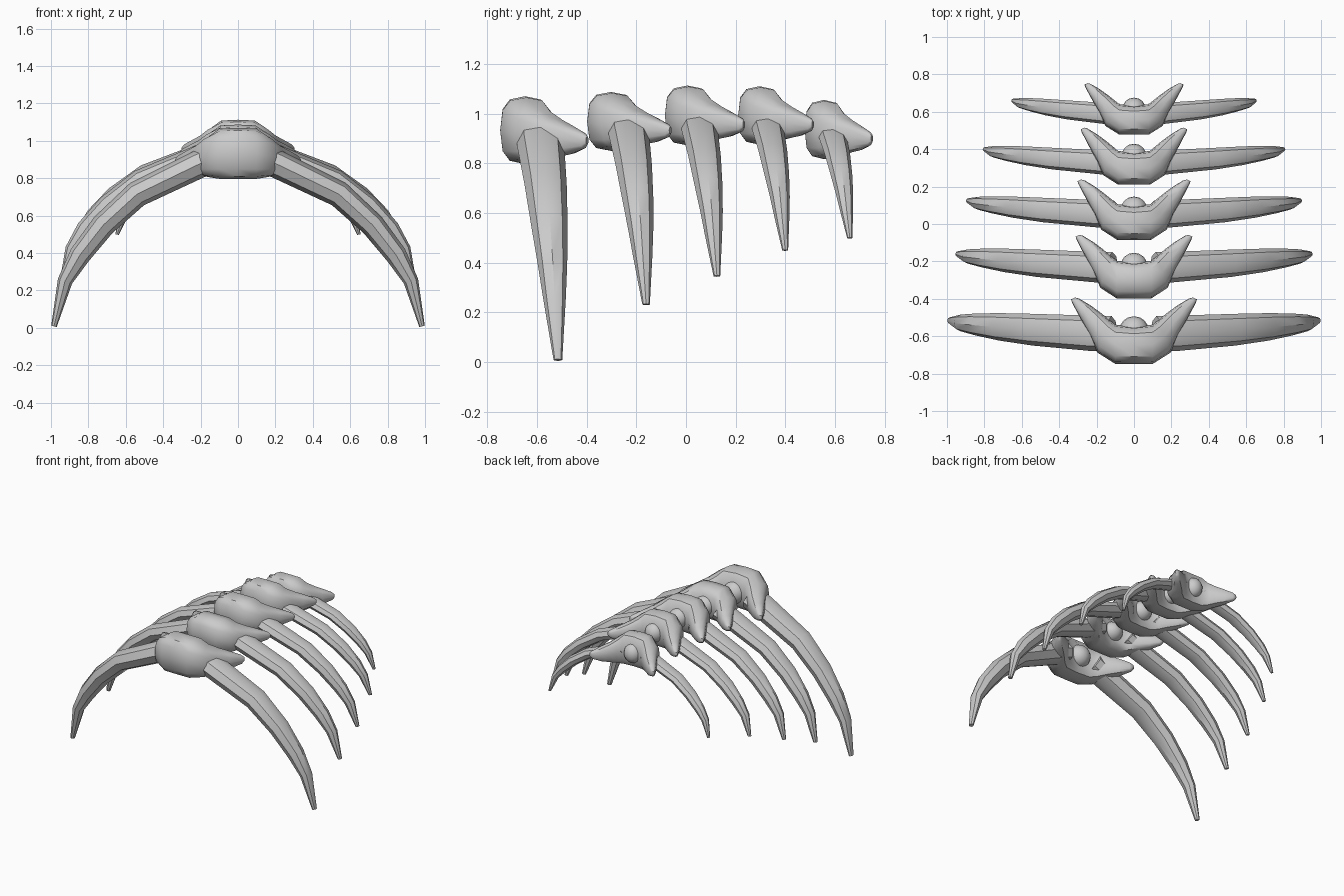
import bpy, bmesh, math
from mathutils import Vector

if "Cube" in bpy.data.objects:
    bpy.data.objects.remove(bpy.data.objects["Cube"])


def squash(v, p):
    return math.copysign(abs(v) ** p, v)


def loft(name, rings):
    """Skin a list of closed rings and cap both ends."""
    bm = bmesh.new()
    rows = [[bm.verts.new(p) for p in r] for r in rings]
    n = len(rows[0])
    for a, b in zip(rows, rows[1:]):
        for i in range(n):
            j = (i + 1) % n
            bm.faces.new((a[i], a[j], b[j], b[i]))
    bm.faces.new(rows[0])
    bm.faces.new(rows[-1])
    bmesh.ops.recalc_face_normals(bm, faces=bm.faces)
    me = bpy.data.meshes.new(name)
    bm.to_mesh(me)
    bm.free()
    ob = bpy.data.objects.new(name, me)
    bpy.context.collection.objects.link(ob)
    smooth(ob)
    return ob


def smooth(ob):
    bpy.ops.object.select_all(action='DESELECT')
    ob.select_set(True)
    bpy.context.view_layer.objects.active = ob
    bpy.ops.object.shade_smooth_by_angle(angle=math.radians(40))


# vertebra stations: front x,y / back x,y / bottom z, top z (unit: first bone)
BODY = [
    (0.00, 0.00, 0.00, 0.20, 0.000, 0.273),
    (0.10, 0.00, 0.10, 0.21, 0.000, 0.268),
    (0.195, 0.06, 0.13, 0.235, 0.010, 0.222),
    (0.235, 0.15, 0.18, 0.275, 0.025, 0.185),
    (0.285, 0.24, 0.235, 0.315, 0.038, 0.155),
    (0.330, 0.325, 0.295, 0.350, 0.062, 0.125),
    (0.337, 0.345, 0.315, 0.355, 0.080, 0.110),
]

# rib stations: x, z, y offset, thickness, width
RIB = [
    (0.12, 0.915, -0.002, 0.15, 0.19),
    (0.22, 0.87, 0.00, 0.15, 0.19),
    (0.54, 0.715, 0.022, 0.14, 0.17),
    (0.72, 0.55, 0.039, 0.13, 0.147),
    (0.845, 0.39, 0.053, 0.115, 0.118),
    (0.925, 0.25, 0.062, 0.08, 0.09),
    (0.984, 0.008, 0.077, 0.03, 0.035),
]


def vertebra(k, y0, length, half, z0, z1):
    sx, sy, sz = half / 0.337, length / 0.355, (z1 - z0) / 0.273
    rings = []
    for side, stations in ((-1, BODY[:0:-1]), (1, BODY)):
        for fx, fy, bx, by, lo, hi in stations:
            ring = []
            for i in range(12):
                a = math.tau * i / 12
                u = 0.5 + 0.5 * squash(math.cos(a), 0.7)
                v = 0.5 + 0.5 * squash(math.sin(a), 0.7)
                ring.append((side * sx * (fx + (bx - fx) * u),
                             y0 + sy * (fy + (by - fy) * u),
                             z0 + sz * (lo + (hi - lo) * v)))
            rings.append(ring)
    loft(f"vertebra_{k}", rings)
    # rounded joint knob at the back
    bpy.ops.mesh.primitive_uv_sphere_add(
        segments=16, ring_count=10, radius=0.08,
        location=(0, y0 + 0.175 * sy, z0 + 0.13 * sz))
    knob = bpy.context.object
    knob.name = f"joint_knob_{k}"
    knob.scale = (sx, sy, sz)
    smooth(knob)


def rib(k, side, yroot, span, zroot, ztip, w):
    h = (zroot - ztip) / 0.945
    pts = [Vector((r[0], r[1])) for r in RIB]
    rings = []
    for i, (x, z, dy, t, wid) in enumerate(RIB):
        d = (pts[min(i + 1, len(pts) - 1)] - pts[max(i - 1, 0)]).normalized()
        nx, nz = -d.y, d.x
        ring = []
        for j in range(8):
            a = math.tau * j / 8
            o = 0.5 * t * math.sin(a)
            ring.append((side * span * (x + nx * o),
                         yroot + dy * 0.9 + w * 0.5 * wid * math.cos(a),
                         ztip + h * (z + nz * o)))
        rings.append(ring)
    loft(f"rib_{k}_{'left' if side < 0 else 'right'}", rings)


# five bones from front to back:
# (y0, length, half width, z0, z1), (rib root y, span, root z, tip z, width)
BONES = [
    ((-0.748, 0.355, 0.337, 0.797, 1.07), (-0.585, 1.00, 0.945, 0.0, 1.0)),
    ((-0.398, 0.340, 0.312, 0.85, 1.087), (-0.23, 0.957, 0.975, 0.225, 0.86)),
    ((-0.085, 0.323, 0.302, 0.872, 1.113), (0.055, 0.90, 0.985, 0.34, 0.77)),
    ((0.210, 0.305, 0.285, 0.875, 1.11), (0.33, 0.81, 0.98, 0.445, 0.68)),
    ((0.478, 0.275, 0.265, 0.817, 1.055), (0.59, 0.657, 0.945, 0.495, 0.6)),
]
for k, (body, ribs) in enumerate(BONES, 1):
    vertebra(k, *body)
    for side in (-1, 1):
        rib(k, side, *ribs)
